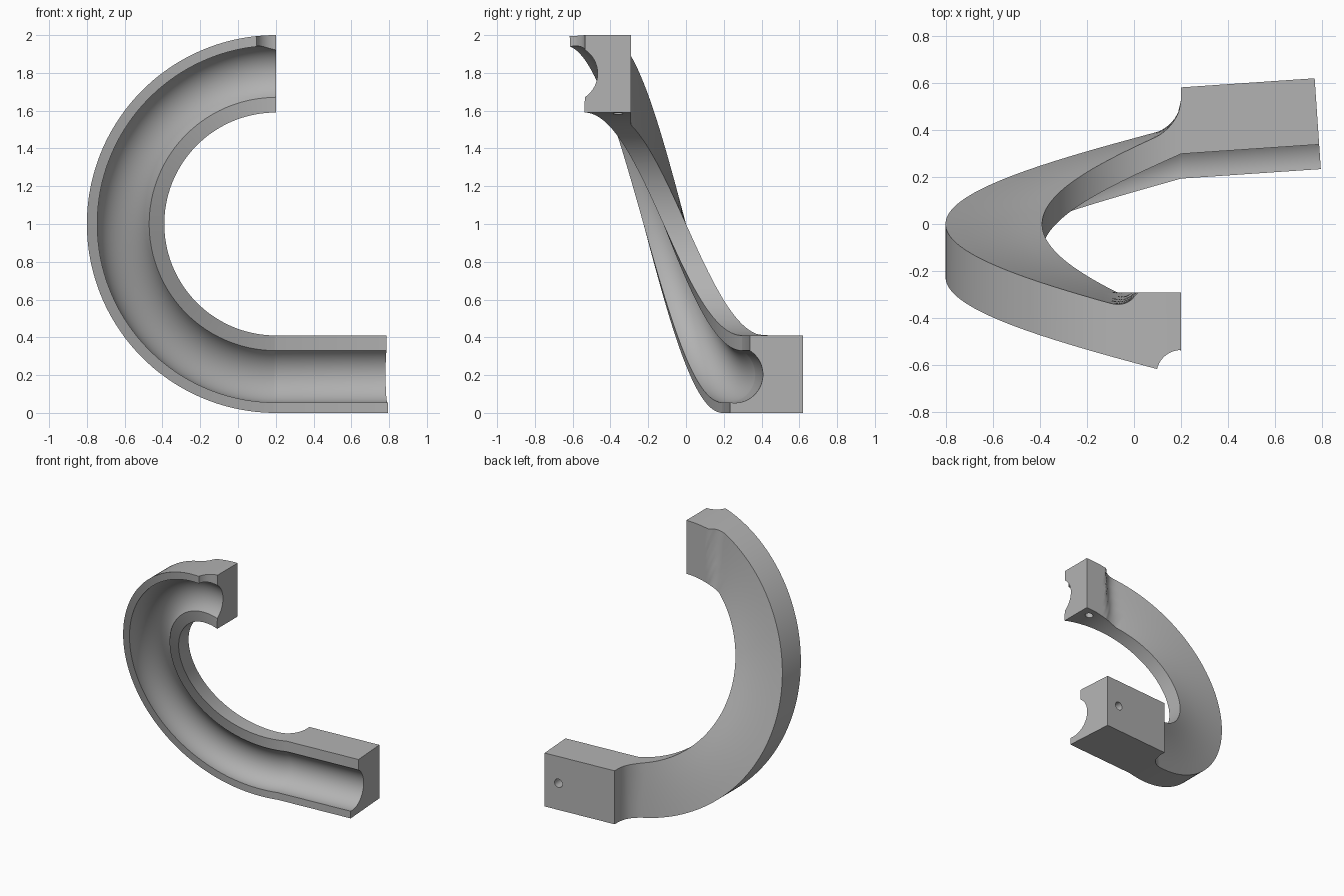
import bpy, bmesh, math
from mathutils import Vector, Matrix

cube = bpy.data.objects.get("Cube")
if cube:
    bpy.data.objects.remove(cube, do_unlink=True)

grey = bpy.data.materials.new("plain grey")
grey.use_nodes = True
color = (0.45, 0.45, 0.45, 1)
grey.diffuse_color = color
grey.node_tree.nodes["Principled BSDF"].inputs["Base Color"].default_value = color

AXIS_X, AXIS_Z = 0.2, 1.0            # axis of the half turn
R_OUT, R_IN = 1.0, 0.59              # outer and inner wall
PITCH = 0.266                        # rise in y per radian
LIP_OUT, LIP_IN = -0.225, -0.12      # lip fronts relative to the back
GROOVE_R, GROOVE_MID, GROOVE_Y = 0.15, 0.797, -0.2
STEPS, BACK_POINTS = 240, 6

# cross-section front: outer lip, round groove, inner lip as (radius, y offset)
a0 = math.asin((LIP_OUT - GROOVE_Y) / GROOVE_R)
a1 = math.pi - math.asin((LIP_IN - GROOVE_Y) / GROOVE_R)
front = [(R_OUT, LIP_OUT)]
for i in range(25):
    a = a0 + (a1 - a0) * i / 24
    front.append((GROOVE_MID + GROOVE_R * math.cos(a), GROOVE_Y + GROOVE_R * math.sin(a)))
front.append((R_IN, LIP_IN))
back_radii = [R_IN + (R_OUT - R_IN) * i / (BACK_POINTS - 1) for i in range(BACK_POINTS)]


def cove(x, start, r):
    """Height of a concave quarter round beginning at x = start."""
    d = min(max(x - start, 0), r)
    return r - math.sqrt(r * r - d * d)


def back_y(phi, x):
    """Twisted back, coved up to the mounting blocks at both ends."""
    y = PITCH * phi
    if phi > 0:
        return y + cove(x, 0.09, 0.11)
    if x > 0.02:
        return max(y, -0.29)
    return max(y, min(-0.29, y + cove(x, -0.1, 0.12)))


def section(phi, flat_back=None):
    pts = []
    for r, dy in front:
        pts.append(Vector((AXIS_X - r * math.cos(phi), PITCH * phi + dy, AXIS_Z - r * math.sin(phi))))
    for r in back_radii:
        x = AXIS_X - r * math.cos(phi)
        y = back_y(phi, x) if flat_back is None else flat_back
        pts.append(Vector((x, y, AXIS_Z - r * math.sin(phi))))
    return pts


# half turn, then the straight foot block with a square end
rows = [section(-math.pi / 2 + math.pi * i / STEPS) for i in range(STEPS + 1)]
foot_start = section(math.pi / 2, 0.58)
along = Vector((1, 0.068, 0)).normalized()
corner = Vector((0.793, 0.235, 0))
foot_end = []
for p in foot_start:
    foot_end.append(p + along * (corner - p).dot(along))
rows += [foot_start, foot_end]

bm = bmesh.new()
rings = [[bm.verts.new(p) for p in row] for row in rows]
n = len(rings[0])
for a, b in zip(rings, rings[1:]):
    for i in range(n):
        j = (i + 1) % n
        bm.faces.new((a[i], a[j], b[j], b[i]))
bm.faces.new(rings[0])
bm.faces.new(rings[-1])
bmesh.ops.remove_doubles(bm, verts=bm.verts, dist=1e-5)
bmesh.ops.recalc_face_normals(bm, faces=bm.faces)
mesh = bpy.data.meshes.new("curved_channel")
bm.to_mesh(mesh)
bm.free()
channel = bpy.data.objects.new("curved_channel", mesh)
bpy.context.collection.objects.link(channel)
mesh.materials.append(grey)


def cut(name, center, direction, radius, depth, sides):
    """Bore a round hole out of the channel."""
    bm = bmesh.new()
    turn = Vector(direction).to_track_quat('Z', 'Y').to_matrix().to_4x4()
    bmesh.ops.create_cone(bm, cap_ends=True, segments=sides, radius1=radius, radius2=radius,
                          depth=depth, matrix=Matrix.Translation(center) @ turn)
    me = bpy.data.meshes.new(name)
    bm.to_mesh(me)
    bm.free()
    me.materials.append(grey)
    ob = bpy.data.objects.new(name, me)
    bpy.context.collection.objects.link(ob)
    mod = channel.modifiers.new(name, 'BOOLEAN')
    mod.operation, mod.solver, mod.object = 'DIFFERENCE', 'EXACT', ob
    bpy.context.view_layer.objects.active = channel
    bpy.ops.object.modifier_apply(modifier=name)
    bpy.data.objects.remove(ob, do_unlink=True)


bpy.ops.object.select_all(action='DESELECT')
channel.select_set(True)
# scoop at the top lip, blind screw holes in both mounting blocks
cut("lip_scoop", (0.2, -0.64, 1.9), (0, 0, 1), 0.105, 0.5, 64)
cut("foot_hole", (0.655, 0.61, 0.205), (-0.068, 1, 0), 0.032, 0.2, 24)
cut("top_hole", (0.12, -0.36, 1.59), (0, 0, 1), 0.028, 0.2, 24)

bpy.context.view_layer.objects.active = channel
bpy.ops.object.shade_smooth_by_angle(angle=math.radians(30))
